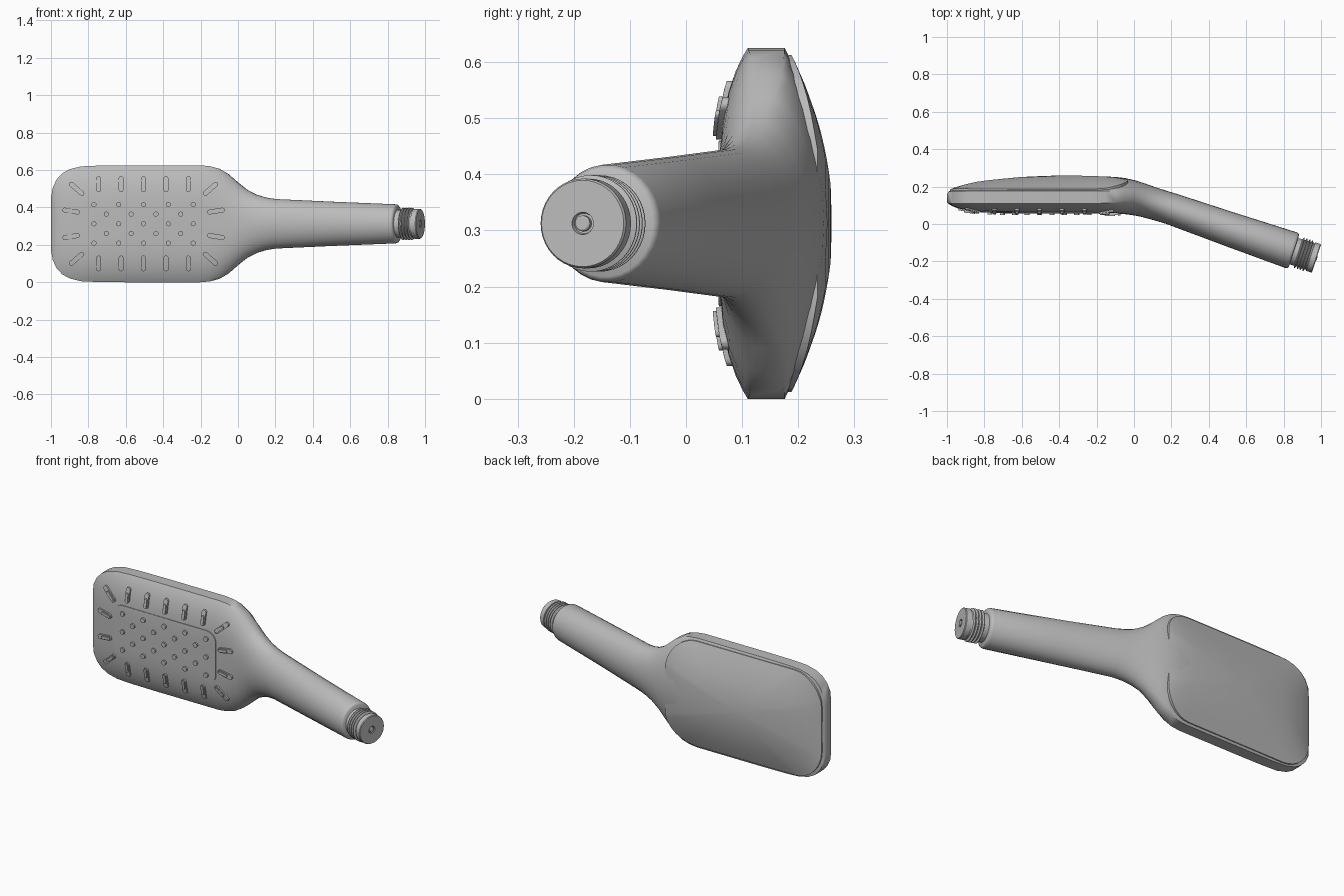
import bpy, bmesh, math
from mathutils import Vector

cube = bpy.data.objects.get("Cube")
if cube:
    bpy.data.objects.remove(cube)

grey = bpy.data.materials.new("satin_grey")
grey.use_nodes = True
COLOR = (0.5, 0.5, 0.5, 1)
grey.diffuse_color = COLOR
grey.node_tree.nodes["Principled BSDF"].inputs["Base Color"].default_value = COLOR

ZC = 0.3125                    # height of the centre line
RIM_F, RIM_B = 0.11, 0.18      # front and back of the head's rim

# Head and neck stations: x, middle y, half width, half depth, roundness, tilt
STATIONS = [
    (-1.0, 0.143, 0.14, 0.025, 0, 0), (-0.99, 0.143, 0.195, 0.037, 0, 0),
    (-0.97, 0.143, 0.237, 0.048, 0, 0), (-0.94, 0.143, 0.27, 0.06, 0, 0),
    (-0.9, 0.145, 0.292, 0.07, 0, 0), (-0.84, 0.148, 0.307, 0.08, 0, 0),
    (-0.75, 0.150, 0.311, 0.088, 0, 0), (-0.6, 0.155, 0.3125, 0.095, 0, 0),
    (-0.4, 0.159, 0.3125, 0.099, 0, 0), (-0.2, 0.16, 0.3125, 0.1, 0, 0),
    (-0.15, 0.159, 0.308, 0.1, 0.05, 0), (-0.1, 0.157, 0.295, 0.1, 0.18, 0),
    (-0.05, 0.151, 0.266, 0.098, 0.45, 1), (0, 0.141, 0.222, 0.094, 0.8, 4),
    (0.05, 0.127, 0.182, 0.089, 1, 9), (0.1, 0.111, 0.156, 0.086, 1, 14),
    (0.15, 0.096, 0.141, 0.085, 1, 17), (0.2, 0.081, 0.133, 0.085, 1, 18),
    (0.5, -0.024, 0.119, 0.092, 1, 18), (0.84, -0.14, 0.105, 0.1, 1, 18),
    (0.85, -0.143, 0.102, 0.097, 1, 18), (0.855, -0.145, 0.095, 0.09, 1, 18),
]


def station(x):
    """Interpolate middle, half width and half depth along the head."""
    for a, b in zip(STATIONS, STATIONS[1:]):
        if x <= b[0]:
            k = max(0, (x - a[0]) / (b[0] - a[0]))
            return [p + (q - p) * k for p, q in zip(a[1:4], b[1:4])]


def front_y(x, z):
    mid, w, d = station(x)
    return mid - d + (RIM_F - mid + d) * min(1, abs(z - ZC) / w) ** 4


def back_y(x, z):
    mid, w, d = station(x)
    return mid + d - (mid + d - RIM_B) * min(1, abs(z - ZC) / 0.3125) ** 2


def loft(name, rings, angle=40):
    """Skin a list of equal rings and cap both ends."""
    bm = bmesh.new()
    loops = [[bm.verts.new(p) for p in ring] for ring in rings]
    n = len(loops[0])
    for a, b in zip(loops, loops[1:]):
        for i in range(n):
            bm.faces.new((a[i], a[(i + 1) % n], b[(i + 1) % n], b[i]))
    bm.faces.new(loops[0])
    bm.faces.new(loops[-1])
    bmesh.ops.remove_doubles(bm, verts=bm.verts, dist=1e-5)
    bmesh.ops.recalc_face_normals(bm, faces=bm.faces)
    mesh = bpy.data.meshes.new(name)
    bm.to_mesh(mesh)
    bm.free()
    obj = bpy.data.objects.new(name, mesh)
    bpy.context.collection.objects.link(obj)
    mesh.materials.append(grey)
    bpy.ops.object.select_all(action="DESELECT")
    obj.select_set(True)
    bpy.context.view_layer.objects.active = obj
    bpy.ops.object.shade_smooth_by_angle(angle=math.radians(angle))
    return obj


def rounded_rect(cx, hx, hz, r, steps=8, turn=0):
    """Outline in x and z, turned about its own centre, as offsets."""
    pts = []
    for q, (sx, sz) in enumerate([(1, 1), (-1, 1), (-1, -1), (1, -1)]):
        for i in range(steps + 1):
            a = math.pi / 2 * (q + i / steps)
            u = sx * (hx - r) + r * math.cos(a)
            v = sz * (hz - r) + r * math.sin(a)
            pts.append((u * math.cos(turn) - v * math.sin(turn),
                        u * math.sin(turn) + v * math.cos(turn)))
    return pts


def surface_pad(name, outline, cx, cz, surf, base, top, scales):
    """Raised pad that follows a surface; base and top are offsets in y."""
    def ring(s, off):
        return [(cx + u * s, surf(cx + u * s, cz + v * s) + off, cz + v * s)
                for u, v in outline]
    return loft(name, [ring(1, base)] + [ring(s, top) for s in scales])


# Body: flat head flowing into the round handle
def body_ring(x, mid, w, d, rnd, tilt):
    half, lim = 14, math.radians(84)
    ca, sa = math.cos(math.radians(tilt)), math.sin(math.radians(tilt))
    ring = []
    for side in (-1, 1):
        for i in range(half + 1):
            phi = lim * (2 * i / half - 1) * side
            u = math.sin(phi)
            h = min(1, abs(u) / math.sin(lim))
            if side < 0:
                flat = mid - d + (max(RIM_F, mid - d) - mid + d) * h ** 4
            else:
                b = mid + d - 0.006
                flat = b - (b - min(RIM_B - 0.004, b)) * h ** 2
            hz = u / math.sin(lim) * (1 - rnd) + u * rnd
            y = flat * (1 - rnd) + (mid + side * d * math.cos(phi)) * rnd - mid
            ring.append((x + y * sa, mid + y * ca, ZC + w * hz))
    return ring


loft("body", [body_ring(*s) for s in STATIONS], 50)

# Domed back cover
surface_pad("back_cover", rounded_rect(0, 0.477, 0.3, 0.17), -0.508, ZC, back_y,
            -0.03, 0.002, [1, 0.99, 0.95, 0.85, 0.7, 0.55, 0.4, 0.2, 0.05])

# Spray plate on the front
PX = -0.505
surface_pad("spray_plate", rounded_rect(0, 0.325, 0.148, 0.06), PX, ZC, front_y,
            0.01, -0.004, [1, 0.98, 0.8, 0.6, 0.4, 0.2, 0.05])


# Long rubber nozzles around the plate, each with a raised inner half
def slot_nozzle(x, z, turn, length=0.042):
    surface_pad("slot_nozzle", rounded_rect(0, length, 0.013, 0.0125, 4, turn),
                x, z, front_y, 0.01, -0.009, [1, 0.9])
    k = -0.012
    tx, tz = x + k * math.cos(turn), z + k * math.sin(turn)
    surface_pad("slot_nozzle_tip", rounded_rect(0, length * 0.62, 0.008, 0.0078, 4, turn),
                tx, tz, front_y, 0.01, -0.015, [1, 0.9])


for sz in (1, -1):
    for i in range(-2, 3):
        slot_nozzle(PX + 0.12 * i, ZC + sz * 0.212, sz * math.pi / 2)
    for sx in (1, -1):
        for dx, dz, deg, length in [(0.358, 0.187, 41, 0.05), (0.387, 0.068, 9, 0.047)]:
            a = math.radians(deg)
            slot_nozzle(PX + sx * dx, ZC + sz * dz,
                        math.atan2(sz * math.sin(a), sx * math.cos(a)), length)

# Small round nozzles in staggered columns
for col in range(9):
    rows = (-0.103, 0, 0.103) if col % 2 == 0 else (-0.052, 0.052)
    for dz in rows:
        surface_pad("round_nozzle", rounded_rect(0, 0.0135, 0.0135, 0.0134, 3),
                    PX + 0.0663 * (col - 4), ZC + dz, front_y, 0.01, -0.013, [1, 0.85])

# Threaded hose connector, turned around the handle axis
TILT = math.radians(18)
AXIS = Vector((math.cos(TILT), -math.sin(TILT), 0))
SIDE = Vector((math.sin(TILT), math.cos(TILT), 0))
START = Vector((0.855, -0.145, ZC))


def turned(name, profile, sides=40):
    rings = []
    for s, r in profile:
        rings.append([START + AXIS * s + SIDE * (r * math.cos(2 * math.pi * i / sides))
                      + Vector((0, 0, r * math.sin(2 * math.pi * i / sides)))
                      for i in range(sides)])
    return loft(name, rings, 30)


profile = [(-0.01, 0.074), (0.022, 0.074)]
for i in range(4):
    s = 0.024 + 0.016 * i
    profile += [(s, 0.074), (s + 0.005, 0.086), (s + 0.008, 0.086), (s + 0.013, 0.074)]
profile += [(0.092, 0.073), (0.094, 0.08), (0.123, 0.08), (0.127, 0.077),
            (0.127, 0.02), (0.118, 0.018)]
turned("threaded_connector", profile)
turned("connector_pin", [(0.11, 0.014), (0.128, 0.014), (0.13, 0.011)], 20)
